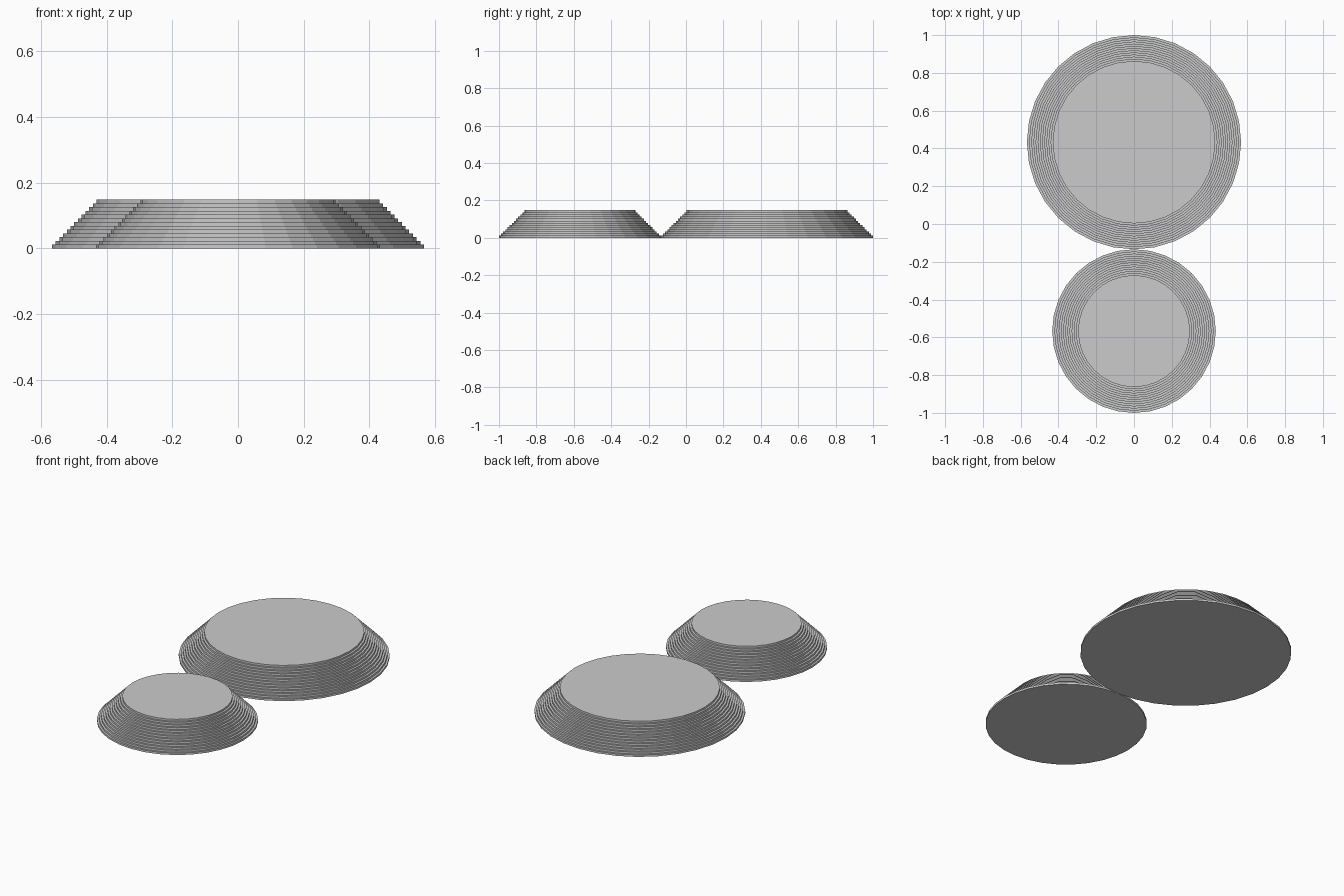
import bpy
import bmesh
from math import cos, sin, tau

cube = bpy.data.objects.get("Cube")
if cube:
    bpy.data.objects.remove(cube, do_unlink=True)

LAYERS = 13
STEP = 0.0114
SIDES = 32

grey = bpy.data.materials.new("plain_grey")
grey.use_nodes = True
colour = (0.6, 0.6, 0.6, 1)
grey.diffuse_color = colour
grey.node_tree.nodes["Principled BSDF"].inputs["Base Color"].default_value = colour


def stepped_mound(name, radius, y):
    """Closed terraced disc: each layer is one step high and one step narrower."""
    bm = bmesh.new()

    def ring(r, z):
        return [bm.verts.new((r * cos(tau * i / SIDES), r * sin(tau * i / SIDES), z))
                for i in range(SIDES)]

    # Riser and tread rings from the base upwards
    rings = [ring(radius - k * STEP, (k + rise) * STEP)
             for k in range(LAYERS) for rise in (0, 1)]
    for low, high in zip(rings, rings[1:]):
        for i in range(SIDES):
            j = (i + 1) % SIDES
            bm.faces.new((low[i], low[j], high[j], high[i]))

    # Flat base and top
    bm.faces.new(rings[0][::-1])
    bm.faces.new(rings[-1])

    mesh = bpy.data.meshes.new(name)
    bm.to_mesh(mesh)
    bm.free()
    mesh.materials.append(grey)
    obj = bpy.data.objects.new(name, mesh)
    obj.location.y = y
    bpy.context.collection.objects.link(obj)


stepped_mound("large_stepped_disc", 0.567, 0.433)
stepped_mound("small_stepped_disc", 0.433, -0.567)
